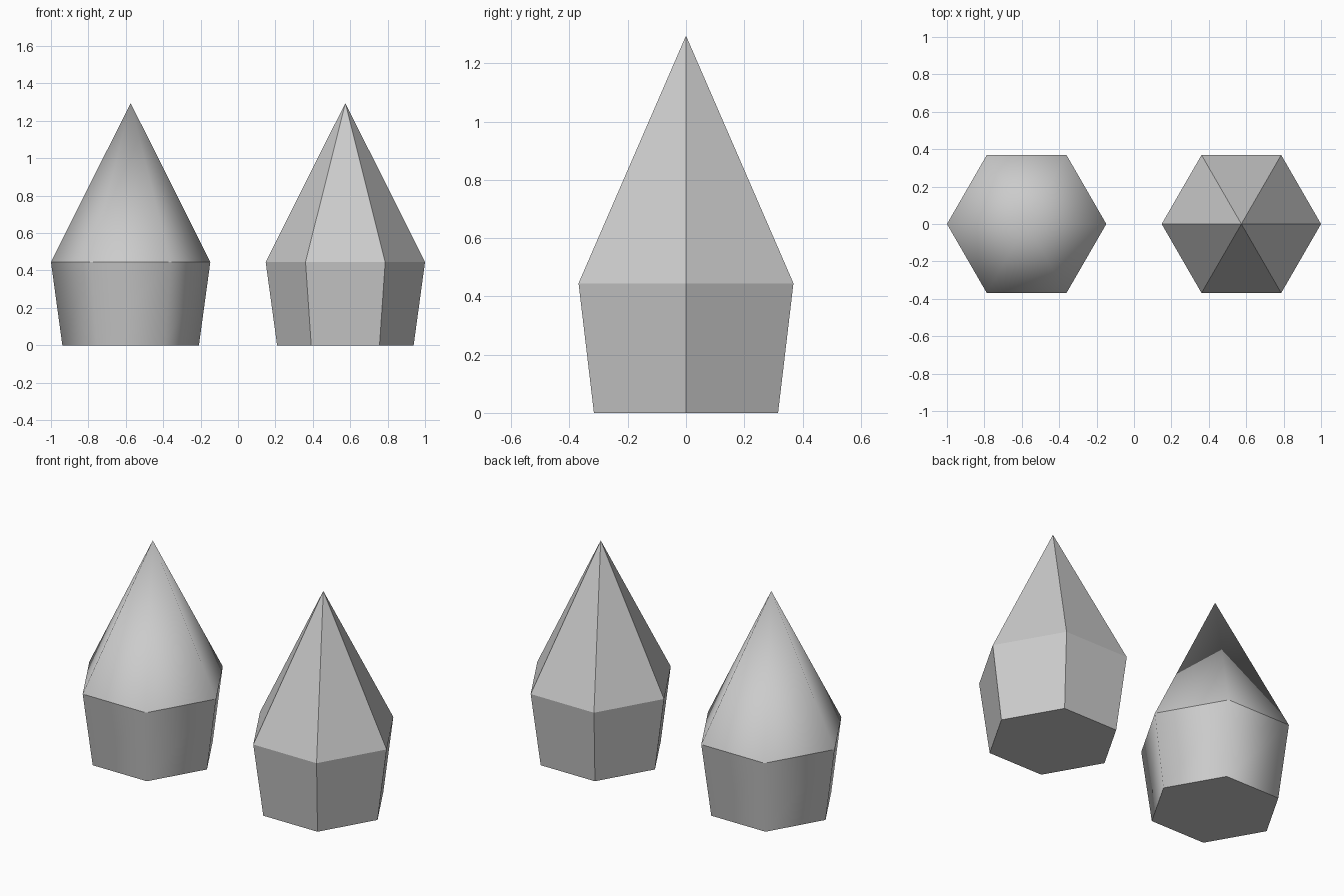
import bpy, bmesh
from math import cos, sin, tau

if "Cube" in bpy.data.objects:
    bpy.data.objects.remove(bpy.data.objects["Cube"])

R_BASE, R_RIM = 0.365, 0.426
Z_RIM, Z_TIP = 0.445, 1.295


def hex_crystal(name, x, smooth):
    bm = bmesh.new()
    # hexagonal rings, corners on the x axis
    rings = [[bm.verts.new((r * cos(tau * i / 6), r * sin(tau * i / 6), z)) for i in range(6)]
             for r, z in ((R_BASE, 0), (R_RIM, Z_RIM))]
    low, rim = rings
    tip = bm.verts.new((0, 0, Z_TIP))
    # base, flared sides and pointed top
    bm.faces.new(low[::-1])
    for i in range(6):
        j = (i + 1) % 6
        bm.faces.new((low[i], low[j], rim[j], rim[i])).smooth = smooth
        bm.faces.new((rim[i], rim[j], tip)).smooth = smooth
    # base and rim edges stay sharp
    for ring in rings:
        for i in range(6):
            bm.edges.get((ring[i], ring[(i + 1) % 6])).smooth = False
    mesh = bpy.data.meshes.new(name)
    bm.to_mesh(mesh)
    bm.free()
    ob = bpy.data.objects.new(name, mesh)
    ob.location.x = x
    bpy.context.collection.objects.link(ob)


hex_crystal("smooth_spire", -0.574, True)
hex_crystal("faceted_spire", 0.574, False)
